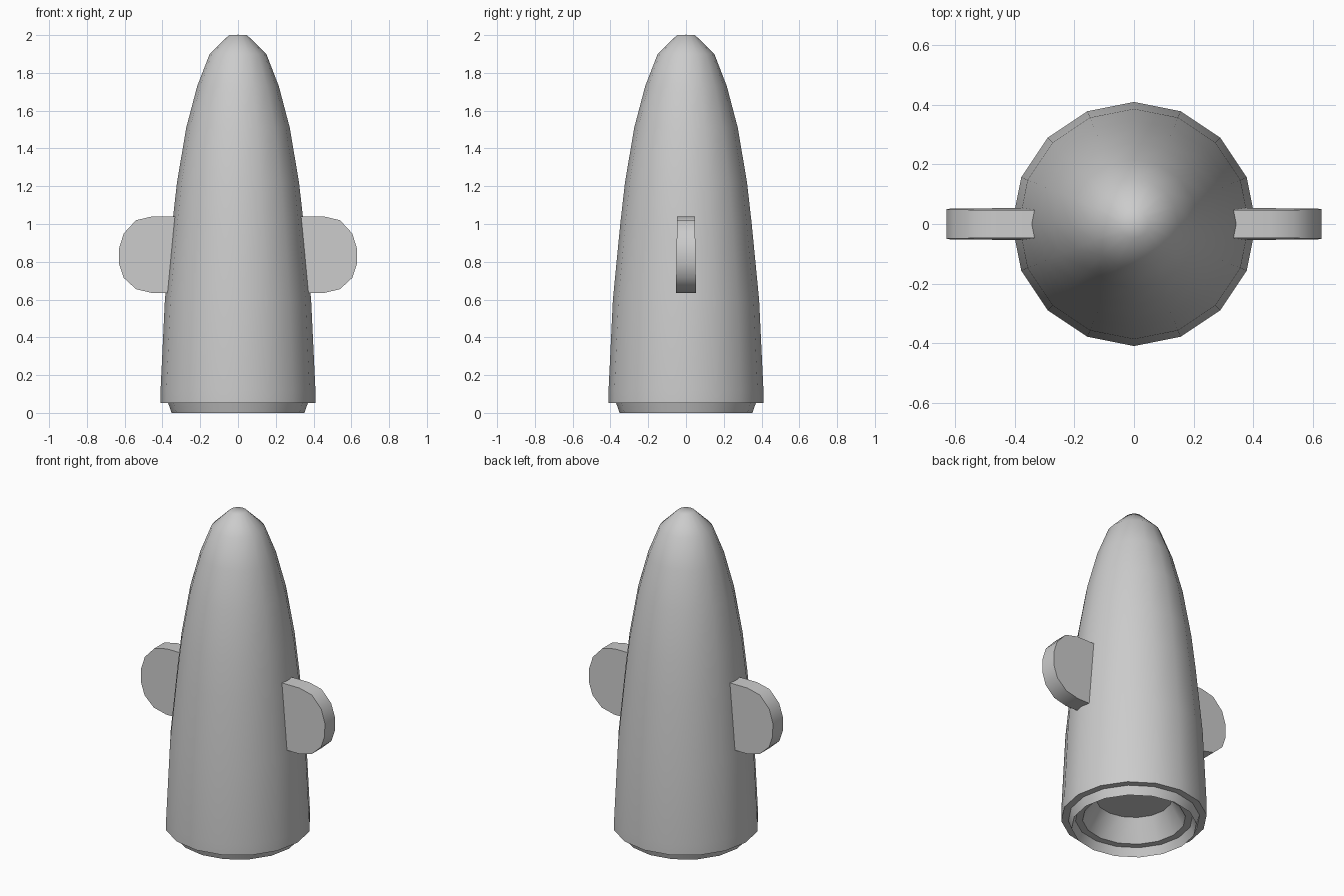
import bpy, bmesh, math

if "Cube" in bpy.data.objects:
    bpy.data.objects.remove(bpy.data.objects["Cube"])


def finish(name, bm, angle):
    bmesh.ops.recalc_face_normals(bm, faces=bm.faces)
    mesh = bpy.data.meshes.new(name)
    bm.to_mesh(mesh)
    bm.free()
    obj = bpy.data.objects.new(name, mesh)
    bpy.context.collection.objects.link(obj)
    bpy.ops.object.select_all(action='DESELECT')
    obj.select_set(True)
    bpy.context.view_layer.objects.active = obj
    bpy.ops.object.shade_smooth_by_angle(angle=math.radians(angle))
    return obj


def lathe(name, profile, sides, angle):
    bm = bmesh.new()
    verts = [bm.verts.new((r, 0, z)) for r, z in profile]
    edges = [bm.edges.new(pair) for pair in zip(verts, verts[1:])]
    bmesh.ops.spin(bm, geom=verts + edges, cent=(0, 0, 0), axis=(0, 0, 1),
                   angle=2 * math.pi, steps=sides)
    bmesh.ops.remove_doubles(bm, verts=bm.verts, dist=0.0005)
    return finish(name, bm, angle)


# Tapered hull with a stepped base and a recessed nozzle
lathe("hull", [
    (0, 0.18), (0.215, 0.18), (0.29, 0.05), (0.33, 0.05), (0.352, 0),
    (0.37, 0.053), (0.41, 0.053), (0.41, 0.12), (0.387, 0.6), (0.348, 1.0),
    (0.323, 1.22), (0.274, 1.51), (0.216, 1.73), (0.15, 1.9),
    (0.048, 2.0), (0, 2.002)], 16, 50)

# Rounded side fins, slightly thicker at the bottom
outline = [(0.30, 1.04), (0.455, 1.04), (0.54, 1.02), (0.605, 0.95),
           (0.63, 0.87), (0.63, 0.79), (0.605, 0.715), (0.54, 0.655),
           (0.455, 0.635), (0.30, 0.635)]
for side, label in ((1, "right_fin"), (-1, "left_fin")):
    bm = bmesh.new()
    rings = []
    for s in (-1, 1):
        rings.append([bm.verts.new((side * x, s * (0.053 - 0.014 * (z - 0.635)), z))
                      for x, z in outline])
        bm.faces.new(rings[-1])
    n = len(outline)
    for i in range(n):
        j = (i + 1) % n
        bm.faces.new((rings[0][i], rings[0][j], rings[1][j], rings[1][i]))
    finish(label, bm, 40)
